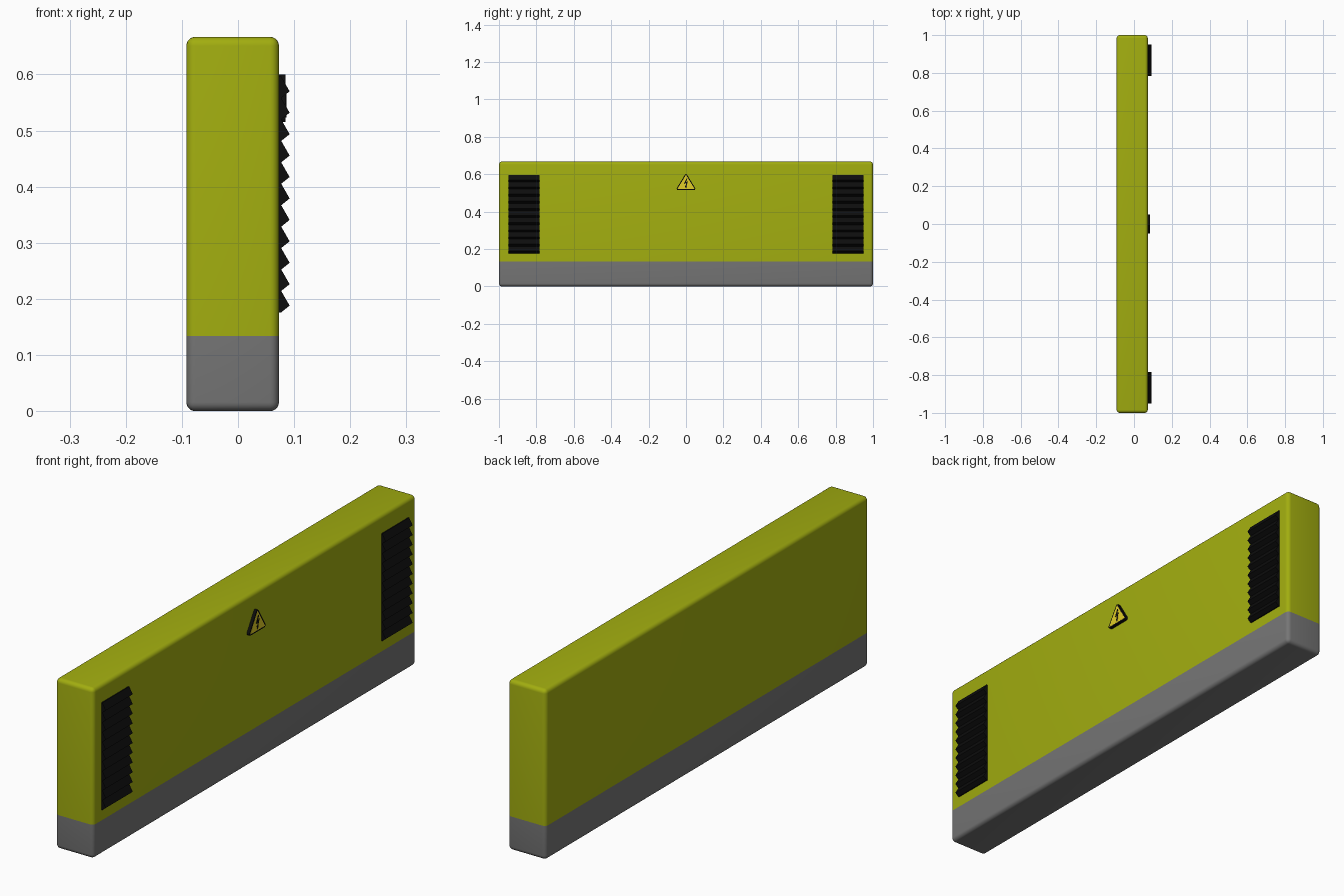
import bpy, bmesh, math
from mathutils import Vector

if "Cube" in bpy.data.objects:
    bpy.data.objects.remove(bpy.data.objects["Cube"])


def material(name, rgb):
    m = bpy.data.materials.new(name)
    m.diffuse_color = (*rgb, 1)
    m.use_nodes = True
    m.node_tree.nodes["Principled BSDF"].inputs["Base Color"].default_value = m.diffuse_color
    return m


GREEN = material("green_paint", (0.36, 0.42, 0.005))
GREY = material("dark_grey", (0.18, 0.18, 0.18))
BLACK = material("black", (0.004, 0.004, 0.004))
YELLOW = material("yellow", (0.75, 0.62, 0.02))


def finish(name, bm, mat, smooth=False):
    bmesh.ops.recalc_face_normals(bm, faces=bm.faces)
    me = bpy.data.meshes.new(name)
    bm.to_mesh(me)
    bm.free()
    me.materials.append(mat)
    ob = bpy.data.objects.new(name, me)
    bpy.context.collection.objects.link(ob)
    if smooth:
        bpy.ops.object.select_all(action='DESELECT')
        ob.select_set(True)
        bpy.context.view_layer.objects.active = ob
        bpy.ops.object.shade_smooth_by_angle(angle=math.radians(35))
    return ob


def prism(name, points, offset, mat):
    """Extrude a flat outline along an offset."""
    bm = bmesh.new()
    face = bm.faces.new([bm.verts.new(p) for p in points])
    new = bmesh.ops.extrude_face_region(bm, geom=[face], use_keep_orig=True)["geom"]
    verts = [v for v in new if isinstance(v, bmesh.types.BMVert)]
    bmesh.ops.translate(bm, verts=verts, vec=Vector(offset))
    return finish(name, bm, mat)


X0, X1, HEIGHT, SEAM = -0.092, 0.073, 0.667, 0.134


def body_part(name, mat, upper):
    """One side of the seam across a rounded box."""
    bm = bmesh.new()
    bmesh.ops.create_cube(bm, size=1)
    for v in bm.verts:
        v.co = ((X0 + X1) / 2 + v.co.x * (X1 - X0), v.co.y * 2, (v.co.z + 0.5) * HEIGHT)
    bmesh.ops.bevel(bm, geom=bm.edges[:], offset=0.016, segments=5,
                    profile=0.5, affect='EDGES')
    bmesh.ops.bisect_plane(bm, geom=bm.verts[:] + bm.edges[:] + bm.faces[:],
                           plane_co=(0, 0, SEAM), plane_no=(0, 0, 1),
                           clear_inner=upper, clear_outer=not upper)
    return finish(name, bm, mat, smooth=True)


# Cabinet: painted housing on a grey plinth
body_part("housing", GREEN, True)
body_part("plinth", GREY, False)

# Louvred vents with downward slanting slats
SLATS, PITCH, BOTTOM = 11, 0.0382, 0.176
outline = [(X1 - 0.003, BOTTOM), (X1 + 0.004, BOTTOM)]
for i in range(SLATS):
    z = BOTTOM + i * PITCH
    outline += [(0.092, z + 0.012), (X1 + 0.004, z + PITCH)]
outline.append((X1 - 0.003, BOTTOM + SLATS * PITCH))
for name, y in (("vent_near", -0.95), ("vent_far", 0.783)):
    prism(name, [(x, y, z) for x, z in outline], (0, 0.167, 0), BLACK)


def rounded_triangle(x, r):
    pts = []
    for cy, cz, mid in ((0, 0.593, 90), (-0.043, 0.522, 210), (0.043, 0.522, 330)):
        for k in range(7):
            a = math.radians(mid - 60 + 20 * k)
            pts.append((x, cy + r * math.cos(a), cz + r * math.sin(a)))
    return pts


# Warning sign: black plate, yellow face, lightning bolt
prism("sign_plate", rounded_triangle(X1 - 0.002, 0.007), (0.0135, 0, 0), BLACK)
prism("sign_face", rounded_triangle(0.080, 0.002), (0.0050, 0, 0), YELLOW)
bolt = [(0.003, 0.578), (-0.011, 0.548), (0.001, 0.553), (-0.003, 0.535),
        (-0.007, 0.537), (0.000, 0.523), (0.006, 0.539), (0.002, 0.537),
        (0.011, 0.562), (0.000, 0.557), (0.008, 0.576)]
prism("sign_bolt", [(0.082, y, z) for y, z in bolt], (0.0040, 0, 0), BLACK)
